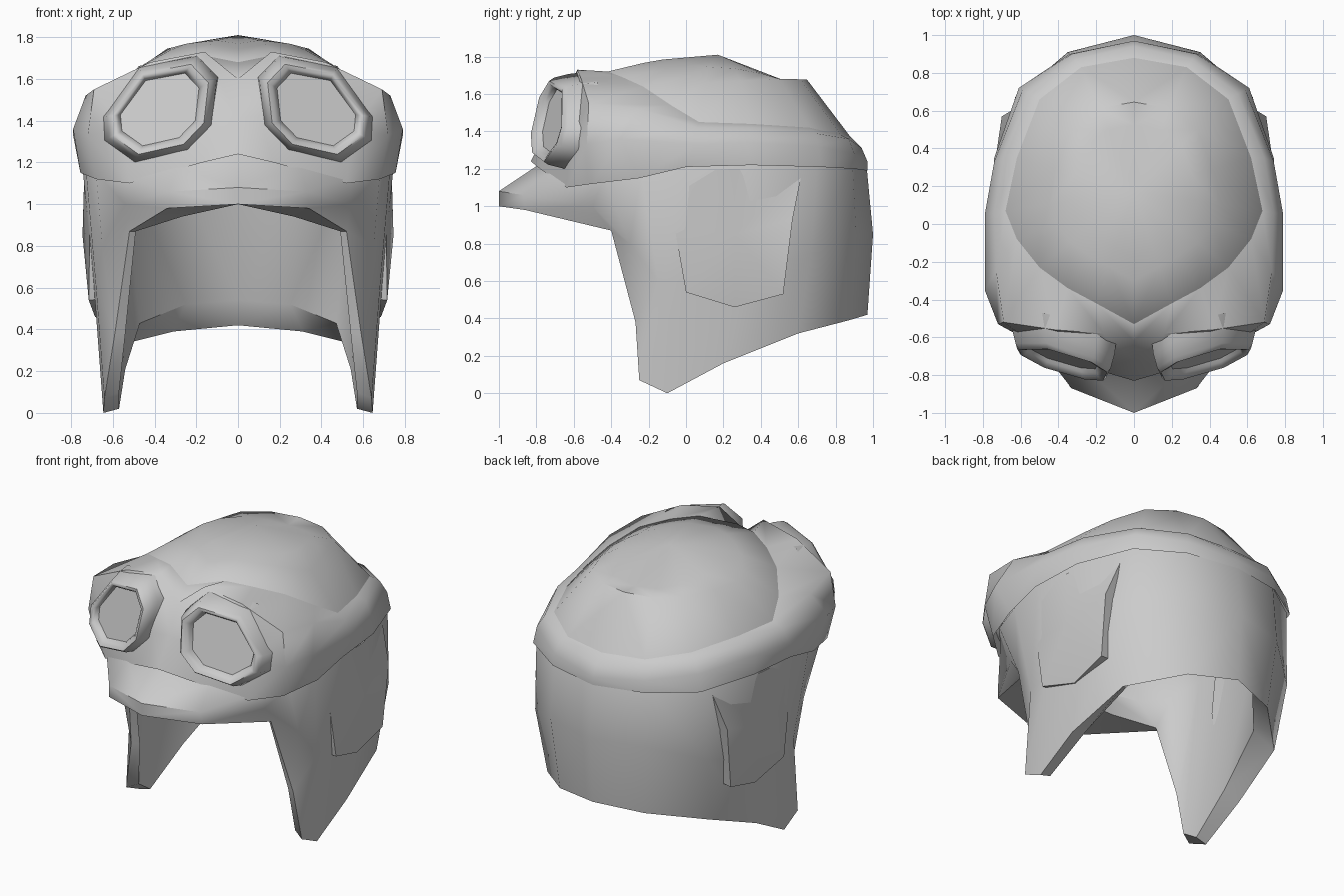
import bpy, bmesh, math
from mathutils import Vector

cube = bpy.data.objects.get("Cube")
if cube:
    bpy.data.objects.remove(cube, do_unlink=True)

leather = bpy.data.materials.new("plain_grey")
leather.use_nodes = True
GREY = (0.6, 0.6, 0.6, 1)
leather.diffuse_color = GREY
leather.node_tree.nodes["Principled BSDF"].inputs["Base Color"].default_value = GREY


def finish(name, bm, thickness=0, angle=50):
    """Turn a half mesh into a mirrored, optionally thick, smooth object."""
    bmesh.ops.remove_doubles(bm, verts=bm.verts, dist=0.0005)
    bmesh.ops.recalc_face_normals(bm, faces=bm.faces)
    centre = Vector((0, 0, 1))
    if sum(f.normal.dot(f.calc_center_median() - centre) * f.calc_area() for f in bm.faces) < 0:
        bmesh.ops.reverse_faces(bm, faces=bm.faces)
    mesh = bpy.data.meshes.new(name)
    bm.to_mesh(mesh)
    bm.free()
    obj = bpy.data.objects.new(name, mesh)
    bpy.context.collection.objects.link(obj)
    mesh.materials.append(leather)
    bpy.ops.object.select_all(action='DESELECT')
    obj.select_set(True)
    bpy.context.view_layer.objects.active = obj
    mirror = obj.modifiers.new("mirror", 'MIRROR')
    mirror.merge_threshold = 0.002
    bpy.ops.object.modifier_apply(modifier=mirror.name)
    if thickness:
        solid = obj.modifiers.new("thickness", 'SOLIDIFY')
        solid.thickness = thickness
        bpy.ops.object.modifier_apply(modifier=solid.name)
    bpy.ops.object.shade_smooth_by_angle(angle=math.radians(angle))


def loft(columns, closed=False):
    """Skin neighbouring columns of points with quads."""
    bm = bmesh.new()
    grid = [[bm.verts.new(p) for p in col] for col in columns]
    pairs = list(zip(grid, grid[1:]))
    if closed:
        pairs.append((grid[-1], grid[0]))
    for a, b in pairs:
        for i in range(len(a) - 1):
            bm.faces.new((a[i], b[i], b[i + 1], a[i + 1]))
    return bm


# Goggle strap and mask, front centre to back centre: lower, middle, brow, inner edge
band = [
    [(0, -.83, 1.24), (0, -.72, 1.42), (0, -.62, 1.6), (0, -.53, 1.68)],
    [(.17, -.78, 1.2), (.1, -.74, 1.42), (.16, -.58, 1.73), (.2, -.42, 1.72)],
    [(.52, -.64, 1.1), (.55, -.62, 1.36), (.42, -.56, 1.68), (.35, -.34, 1.69)],
    [(.68, -.5, 1.12), (.72, -.53, 1.33), (.69, -.52, 1.55), (.5, -.23, 1.64)],
    [(.755, -.25, 1.15), (.79, -.35, 1.36), (.73, -.25, 1.52), (.62, -.08, 1.54)],
    [(.765, 0, 1.21), (.79, .05, 1.33), (.74, .06, 1.42), (.68, .07, 1.45)],
    [(.74, .35, 1.22), (.74, .33, 1.34), (.69, .35, 1.42), (.62, .35, 1.44)],
    [(.61, .72, 1.21), (.59, .71, 1.32), (.55, .69, 1.39), (.5, .66, 1.42)],
    [(.34, .9, 1.2), (.33, .9, 1.28), (.31, .87, 1.36), (.28, .83, 1.38)],
    [(0, .97, 1.19), (0, .97, 1.24), (0, .94, 1.31), (0, .88, 1.37)],
]
finish("goggle_band", loft(band))

# Cap wall and peak under the band: inner lip, hem, middle, top
wall = [
    [(0, -.6, 1.0), (0, -1, 1.0), (0, -1, 1.08), (0, -.79, 1.22)],
    [(.27, -.52, .94), (.34, -.86, .98), (.33, -.87, 1.06), (.3, -.72, 1.18)],
    [(.49, -.38, .87), (.52, -.4, .87), (.54, -.5, 1.0), (.54, -.6, 1.13)],
    [(.54, -.25, .38), (.59, -.27, .38), (.65, -.3, .8), (.68, -.44, 1.15)],
    [(.57, -.22, .1), (.64, -.25, .07), (.68, -.15, .6), (.73, -.24, 1.18)],
    [(.57, -.1, .02), (.645, -.1, 0), (.69, 0, .6), (.75, 0, 1.23)],
    [(.54, .2, .21), (.65, .2, .16), (.69, .33, .65), (.725, .35, 1.24)],
    [(.47, .55, .43), (.59, .6, .32), (.63, .67, .75), (.6, .7, 1.23)],
    [(.25, .8, .52), (.31, .87, .39), (.35, .91, .85), (.335, .89, 1.22)],
    [(0, .88, .54), (0, .97, .42), (0, 1, .85), (0, .965, 1.22)],
]

# The dome continues each wall column to the crown; the lining follows it inside
crown = Vector((0, .17, 1.81))
heart = Vector((0, .17, 1.1))
shell = []
for low, strap in zip(wall, band):
    base = Vector(strap[-1])
    forward = (crown.y - base.y) / .7
    dome = [Vector(low[-1])]
    for run, rise in ((0, 0), (.33, .6 - .1 * forward), (.5, .84 - .15 * abs(forward)), (1, 1)):
        p = base.lerp(crown, run)
        p.z = base.z + (crown.z - base.z) * rise
        dome.append(p)
    lining = [heart.lerp(p, .93) for p in reversed(dome)]
    shell.append(lining + low[:-1] + dome)
finish("cap_shell", loft(shell))

# Ear flaps growing out of the wall, free along the lower edge
rim = [(.735, -.05, 1.18), (.71, -.06, .88), (.715, 0, .54), (.685, .26, .46),
       (.69, .52, .53), (.7, .57, .93), (.615, .62, 1.18), (.735, .26, 1.2)]
bm = bmesh.new()
hub = bm.verts.new((.745, .26, .85))
edge = [bm.verts.new(p) for p in rim]
for a, b in zip(edge, edge[1:] + edge[:1]):
    bm.faces.new((hub, a, b))
finish("ear_flaps", bm, 0.06)

# Goggle eyepieces on a slanted plane
outline = [(.64, 1.42), (.47, 1.65), (.205, 1.7), (.11, 1.6),
           (.135, 1.38), (.245, 1.265), (.49, 1.21), (.63, 1.31)]
MID = Vector((.375, 1.45))


def eyepiece(scale, back):
    ring = []
    for corner in outline:
        x, z = MID + (Vector(corner) - MID) * scale
        ring.append((x, -.835 + .35 * x + .27 * (z - MID.y) + back, z))
    return ring


rings = [eyepiece(s, b) for s, b in
         ((1.06, .14), (1.03, .07), (1, .04), (.95, -.01), (.88, -.035), (.8, -.03), (.74, -.01), (.7, .02))]
finish("goggle_frames", loft(list(zip(*rings)), closed=True), angle=60)

# Flat lenses
bm = bmesh.new()
bm.faces.new([bm.verts.new(p) for p in eyepiece(.71, .01)])
finish("goggle_lenses", bm)
